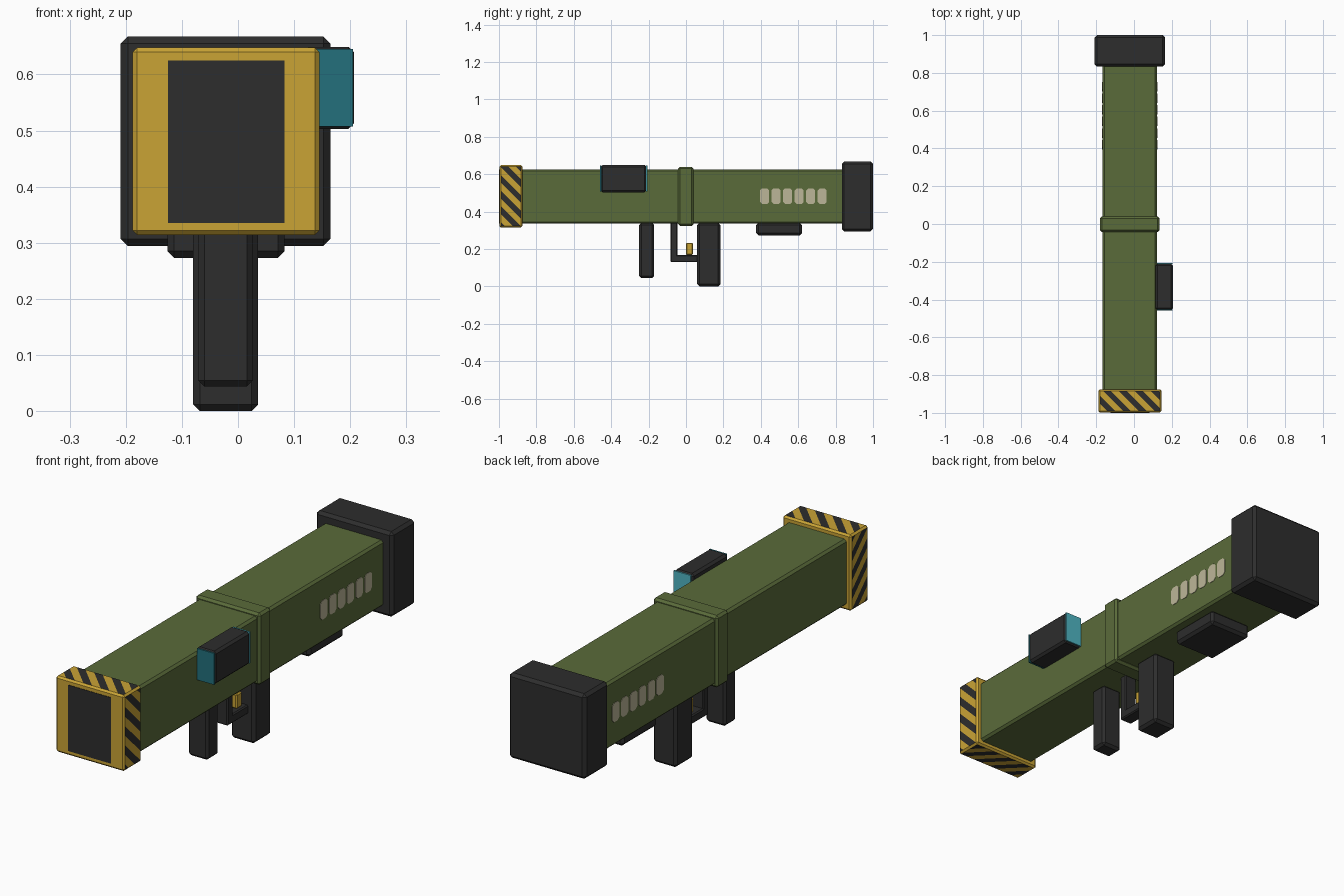
import bpy, bmesh, math
from mathutils import Vector

if "Cube" in bpy.data.objects:
    bpy.data.objects.remove(bpy.data.objects["Cube"])


def material(name, r, g, b):
    lin = [((c / 255 + 0.055) / 1.055) ** 2.4 for c in (r, g, b)]
    m = bpy.data.materials.new(name)
    m.diffuse_color = (*lin, 1)
    m.use_nodes = True
    m.node_tree.nodes["Principled BSDF"].inputs["Base Color"].default_value = m.diffuse_color
    return m


green = material("olive green", 90, 107, 58)
dark = material("charcoal", 45, 45, 45)
gold = material("hazard yellow", 202, 164, 53)
teal = material("front lens teal", 35, 112, 124)
cyan = material("rear lens cyan", 80, 182, 196)
beige = material("marking beige", 188, 182, 152)


def finish(bm, name, *mats):
    bmesh.ops.recalc_face_normals(bm, faces=bm.faces)
    me = bpy.data.meshes.new(name)
    bm.to_mesh(me)
    bm.free()
    for m in mats:
        me.materials.append(m)
    ob = bpy.data.objects.new(name, me)
    bpy.context.collection.objects.link(ob)
    return ob


def box_bm(x, y, z, bevel=0.0):
    """Chamfered box from (min, max) ranges."""
    bm = bmesh.new()
    bmesh.ops.create_cube(bm, size=1)
    for v in bm.verts:
        v.co = [r[0] + (c + 0.5) * (r[1] - r[0]) for r, c in zip((x, y, z), v.co)]
    if bevel:
        bmesh.ops.bevel(bm, geom=bm.edges[:], offset=bevel, segments=1,
                        affect='EDGES', clamp_overlap=True)
    return bm


def box(name, mat, x, y, z, bevel=0.01):
    return finish(box_bm(x, y, z, bevel), name, mat)


CX = -0.022  # centre line of the tube

# Tube, middle band and rear cap
box("tube", green, (-0.167, 0.122), (-0.89, 0.85), (0.335, 0.626), 0.01)
box("middle_band", green, (-0.18, 0.135), (-0.042, 0.04), (0.323, 0.639), 0.01)
box("rear_cap", dark, (-0.209, 0.165), (0.833, 1.0), (0.294, 0.668), 0.013)

# Muzzle with diagonal hazard stripes cut into its four sides
PERIOD = 0.084
muzzle = box_bm((-0.188, 0.145), (-0.998, -0.875), (0.314, 0.648), 0.008)


def stripe_side(bm, side, across, phase):
    normal = (across + Vector((0, 1, 0))).normalized()
    faces = lambda: [f for f in bm.faces if f.normal.dot(side) > 0.9]
    for i in range(-20, 21):
        d = phase + (i + 0.5) * PERIOD / 2
        fs = faces()
        geom = fs + list({e for f in fs for e in f.edges}) + list({v for f in fs for v in f.verts})
        bmesh.ops.bisect_plane(bm, geom=geom, plane_co=normal * d / math.sqrt(2), plane_no=normal)
        bm.normal_update()
    for f in faces():
        c = f.calc_center_median()
        t = (c.dot(across) + c.y - phase) / PERIOD
        f.material_index = int(abs(t - round(t)) < 0.25)


muzzle.normal_update()
for s in (1, -1):
    stripe_side(muzzle, Vector((s, 0, 0)), Vector((0, 0, 1)), 0.585 - 1)
    stripe_side(muzzle, Vector((0, 0, s)), Vector((1, 0, 0)), -0.027 - 1)
finish(muzzle, "muzzle", gold, dark)
box("muzzle_opening", dark, (-0.125, 0.083), (-1.0, -0.995), (0.335, 0.625), 0)

# Grips, shoulder pad
box("front_grip", dark, (-0.071, 0.027), (-0.25, -0.17), (0.044, 0.34), 0.011)
box("rear_grip", dark, (-0.08, 0.036), (0.06, 0.184), (0.0, 0.34), 0.012)
box("shoulder_pad", dark, (-0.126, 0.083), (0.375, 0.62), (0.273, 0.34), 0.012)

# Trigger guard and trigger
box("guard_post", dark, (CX - 0.03, CX + 0.03), (-0.083, -0.046), (0.13, 0.34), 0.005)
box("guard_bar", dark, (CX - 0.03, CX + 0.03), (-0.083, 0.063), (0.129, 0.168), 0.005)
box("trigger", gold, (CX - 0.016, CX + 0.016), (0.0, 0.037), (0.168, 0.233), 0.005)

# Side sight with a lens at each end
box("sight", dark, (0.115, 0.207), (-0.456, -0.211), (0.503, 0.649), 0.01)
for name, mat, y in (("front_lens", teal, -0.459), ("rear_lens", cyan, -0.213)):
    box(name, mat, (0.122, 0.205), (y, y + 0.006), (0.507, 0.645), 0)

# Row of plain marking plates on both sides of the tube
for side, x in (("right", 0.122), ("left", -0.167)):
    s = 1 if x > 0 else -1
    for i in range(6):
        y0, w, h, c = 0.42 + i * 0.0615, 0.025, 0.042, 0.012
        outline = [(w, h - c), (w - c, h), (c - w, h), (-w, h - c),
                   (-w, c - h), (c - w, -h), (w - c, -h), (w, c - h)]
        bm = bmesh.new()
        f = bm.faces.new([bm.verts.new((x - s * 0.001, y0 + a, 0.482 + b)) for a, b in outline])
        ext = bmesh.ops.extrude_face_region(bm, geom=[f])["geom"]
        bmesh.ops.translate(bm, vec=(s * 0.003, 0, 0),
                            verts=[v for v in ext if isinstance(v, bmesh.types.BMVert)])
        finish(bm, f"{side}_marking_{i + 1}", beige)
